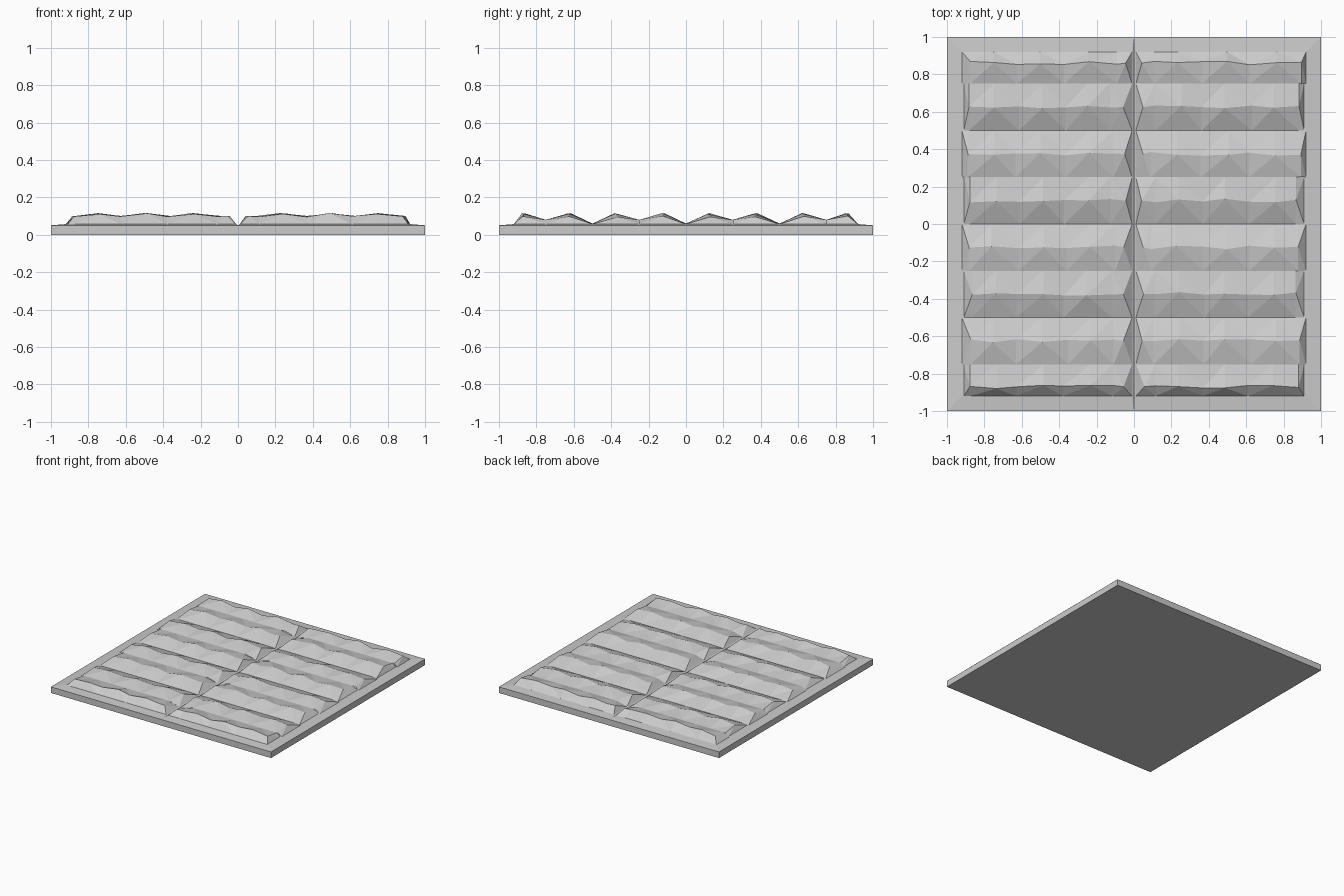
import bpy
import random

random.seed(4)
cube = bpy.data.objects.get("Cube")
if cube:
    bpy.data.objects.remove(cube, do_unlink=True)

grey = bpy.data.materials.new("light_grey")
grey.use_nodes = True
colour = (0.6, 0.6, 0.6, 1)
grey.diffuse_color = colour
grey.node_tree.nodes["Principled BSDF"].inputs["Base Color"].default_value = colour

SLAB, FIELD, EDGE = 0.05, 0.057, 0.92


def add_mesh(name, verts, faces):
    mesh = bpy.data.meshes.new(name)
    mesh.from_pydata(verts, [], faces)
    mesh.materials.append(grey)
    obj = bpy.data.objects.new(name, mesh)
    bpy.context.collection.objects.link(obj)
    return obj


def upward(a, b, c):
    """Order a triangle so that it faces up."""
    area = (b[0] - a[0]) * (c[1] - a[1]) - (b[1] - a[1]) * (c[0] - a[0])
    return (a, b, c) if area > 0 else (a, c, b)


def zip_lines(low, high):
    """Triangles between two lines of points running outwards from the middle."""
    i = j = 0
    tris = []
    while i < len(low) - 1 or j < len(high) - 1:
        mid_low = abs(low[i][0] + low[i + 1][0]) if i < len(low) - 1 else 9
        mid_high = abs(high[j][0] + high[j + 1][0]) if j < len(high) - 1 else 9
        if mid_low < mid_high:
            tris.append(upward(low[i], low[i + 1], high[j]))
            i += 1
        else:
            tris.append(upward(low[i], high[j], high[j + 1]))
            j += 1
    return tris


def valley_line(side, y, height, xs, outer):
    """Foot of a ridge, dropping to the field at both ends."""
    points = [(side * x, y, height) for x in xs]
    return [(side * 0.01, y, FIELD)] + points + [(side * outer, y, FIELD)]


def add_ridge(name, side, row):
    y0, y1 = row * 0.25, (row + 1) * 0.25
    heights = [0.06 if k % 2 == 0 else 0.08 for k in (row, row + 1)]
    outer_row = row % 2 == 1
    outer = EDGE if outer_row else 0.91
    # Crest: peaks and saddles in turn
    start, stop = (0.10, 0.885) if outer_row else (0.12, 0.87)
    xs = [start + (stop - start) * k / 6 for k in range(7)]
    xs = [x + random.uniform(-0.012, 0.012) for x in xs]
    crest_y = (y0 + y1) / 2
    if row == 3:
        y1, heights[1], crest_y = EDGE, FIELD, 0.86
    if row == -4:
        y0, heights[0], crest_y = -EDGE, FIELD, -0.87
    crest = [(side * random.uniform(0.04, 0.06), crest_y, 0.1)]
    for k, x in enumerate(xs):
        z = 0.113 if k % 2 else 0.098
        crest.append((side * x, crest_y + random.uniform(-0.01, 0.01),
                      z + random.uniform(-0.003, 0.003)))
    front = valley_line(side, y0, heights[0], xs[::2], outer)
    back = valley_line(side, y1, heights[1], [xs[0]] + xs[1::2] + [xs[-1]], outer)
    tris = zip_lines(front, crest) + zip_lines(back, crest)
    # Sloping end faces
    for end in (0, -1):
        tris.append(upward(front[end], back[end], crest[end]))
    verts = [p for tri in tris for p in tri]
    faces = [(k, k + 1, k + 2) for k in range(0, len(verts), 3)]
    add_mesh(name, verts, faces)


# Base slab
bpy.ops.mesh.primitive_cube_add(size=1, location=(0, 0, SLAB / 2))
slab = bpy.context.object
slab.name = "base_slab"
slab.scale = (2, 2, SLAB)
slab.data.materials.append(grey)

for side, label in ((1, "left"), (-1, "right")):
    # Raised field with a gently sloping border
    outline = [(0, -1), (1, -1), (1, 1), (0, 1)]
    inset = [(0.01, -EDGE), (EDGE, -EDGE), (EDGE, EDGE), (0.01, EDGE)]
    verts = [(side * x, y, SLAB + 0.0005) for x, y in outline]
    verts += [(side * x, y, FIELD) for x, y in inset]
    faces = [(k, (k + 1) % 4, (k + 1) % 4 + 4, k + 4) for k in range(4)]
    faces.append((4, 5, 6, 7))
    if side < 0:
        faces = [face[::-1] for face in faces]
    add_mesh(label + "_field", verts, faces)
    # Faceted ridges
    for row in range(-4, 4):
        add_ridge(f"{label}_ridge_{row + 5}", side, row)
